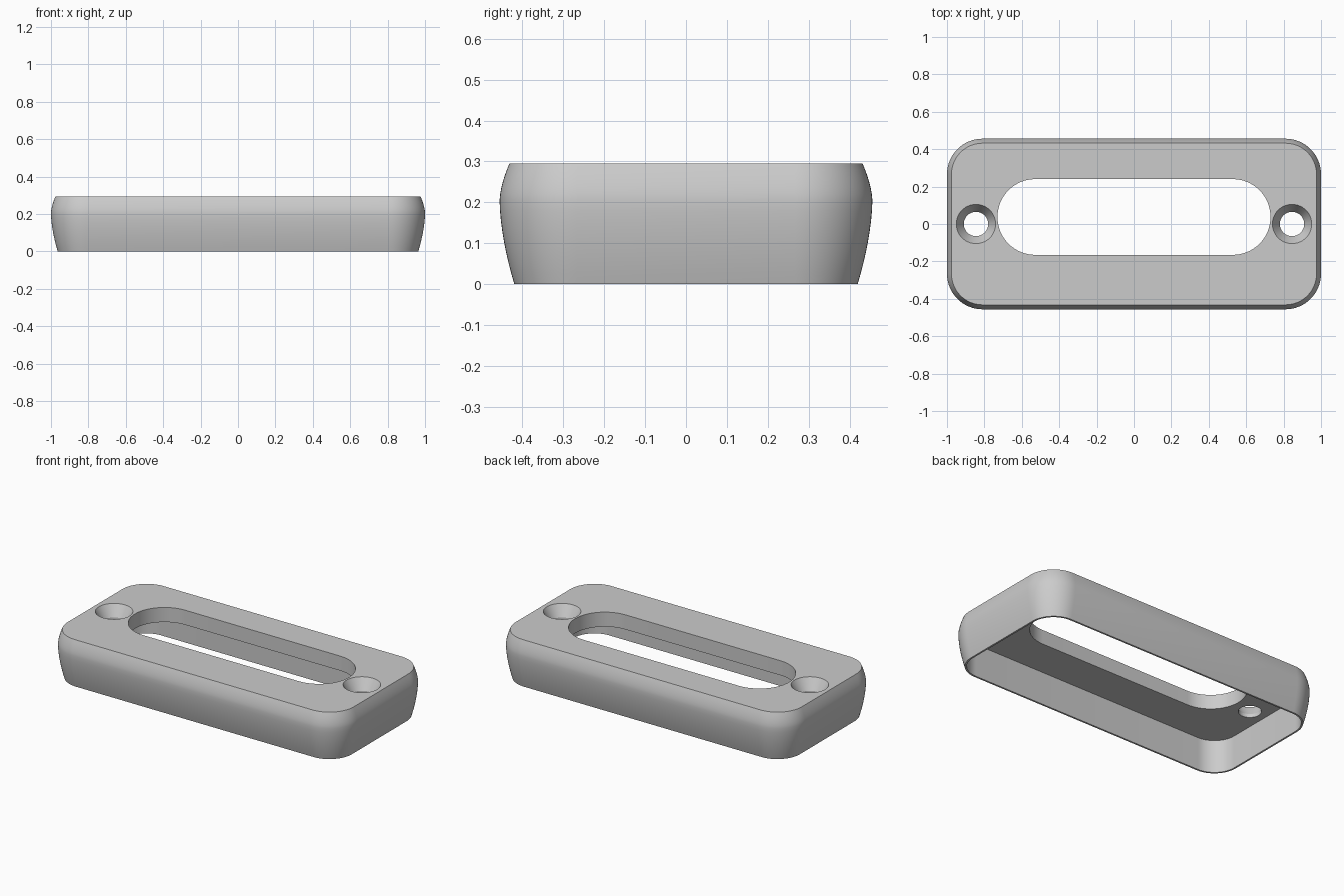
import bpy, bmesh, math

cube = bpy.data.objects.get("Cube")
if cube:
    bpy.data.objects.remove(cube)

HALF_X, HALF_Y, CORNER = 1.0, 0.456, 0.19
HEIGHT, CEILING = 0.295, 0.205

grey = bpy.data.materials.new("plain grey")
grey.use_nodes = True
grey.diffuse_color = (0.6, 0.6, 0.6, 1)
grey.node_tree.nodes["Principled BSDF"].inputs["Base Color"].default_value = (0.6, 0.6, 0.6, 1)


def rounded_rect(hx, hy, r, z, cy=0.0, steps=16):
    """Outline points of a rounded rectangle at height z."""
    pts = []
    for q, (sx, sy) in enumerate([(1, 1), (-1, 1), (-1, -1), (1, -1)]):
        for i in range(steps + 1):
            a = (q + i / steps) * math.pi / 2
            pts.append((sx * (hx - r) + r * math.cos(a),
                        cy + sy * (hy - r) + r * math.sin(a), z))
    return pts


def loft(name, outlines):
    """Skin a stack of outlines and cap both ends."""
    bm = bmesh.new()
    rings = [[bm.verts.new(p) for p in o] for o in outlines]
    for a, b in zip(rings, rings[1:]):
        n = len(a)
        for i in range(n):
            j = (i + 1) % n
            bm.faces.new((a[i], a[j], b[j], b[i]))
    bm.faces.new(rings[0])
    bm.faces.new(rings[-1])
    bmesh.ops.remove_doubles(bm, verts=bm.verts, dist=1e-5)
    bmesh.ops.recalc_face_normals(bm, faces=bm.faces)
    mesh = bpy.data.meshes.new(name)
    bm.to_mesh(mesh)
    bm.free()
    mesh.materials.append(grey)
    obj = bpy.data.objects.new(name, mesh)
    bpy.context.collection.objects.link(obj)
    return obj


def outer_outline(z, inset):
    return rounded_rect(HALF_X - inset, HALF_Y - inset, CORNER - inset, z)


def circle(cx, r, z, n=48):
    return [(cx + r * math.cos(math.tau * i / n), r * math.sin(math.tau * i / n), z)
            for i in range(n)]


# Bulging outer body: gentle curve up to the widest line, tighter curve above it
WIDEST = 0.205
outlines = []
for i in range(9):
    t = i / 8
    outlines.append(outer_outline(WIDEST * t, 0.036 * (1 - t) ** 1.7))
for i in range(1, 7):
    t = i / 6
    outlines.append(outer_outline(WIDEST + (HEIGHT - WIDEST) * t, 0.024 * t ** 1.6))
body = loft("cover_plate", outlines)

# Hollow underside, leaving a thin rim
cutters = [loft("hollow_cutter", [outer_outline(z, 0.047) for z in (-0.1, CEILING)])]

# Long opening, set slightly towards the back
cutters.append(loft("slot_cutter", [rounded_rect(0.73, 0.2025, 0.202, z, cy=0.0375)
                                    for z in (0.1, 0.4)]))

# Countersunk screw holes
for side in (-1, 1):
    cx = side * 0.845
    cutters.append(loft("screw_hole_cutter", [
        circle(cx, 0.065, 0.1), circle(cx, 0.065, HEIGHT - 0.068),
        circle(cx, 0.105, HEIGHT), circle(cx, 0.105, 0.4)]))

bpy.ops.object.select_all(action="DESELECT")
bpy.context.view_layer.objects.active = body
body.select_set(True)
for cutter in cutters:
    cutter.hide_render = True
    mod = body.modifiers.new(cutter.name, "BOOLEAN")
    mod.operation = "DIFFERENCE"
    mod.solver = "EXACT"
    mod.object = cutter
    bpy.ops.object.modifier_apply(modifier=mod.name)
    bpy.data.objects.remove(cutter)

bpy.ops.object.shade_smooth_by_angle(angle=math.radians(25))
